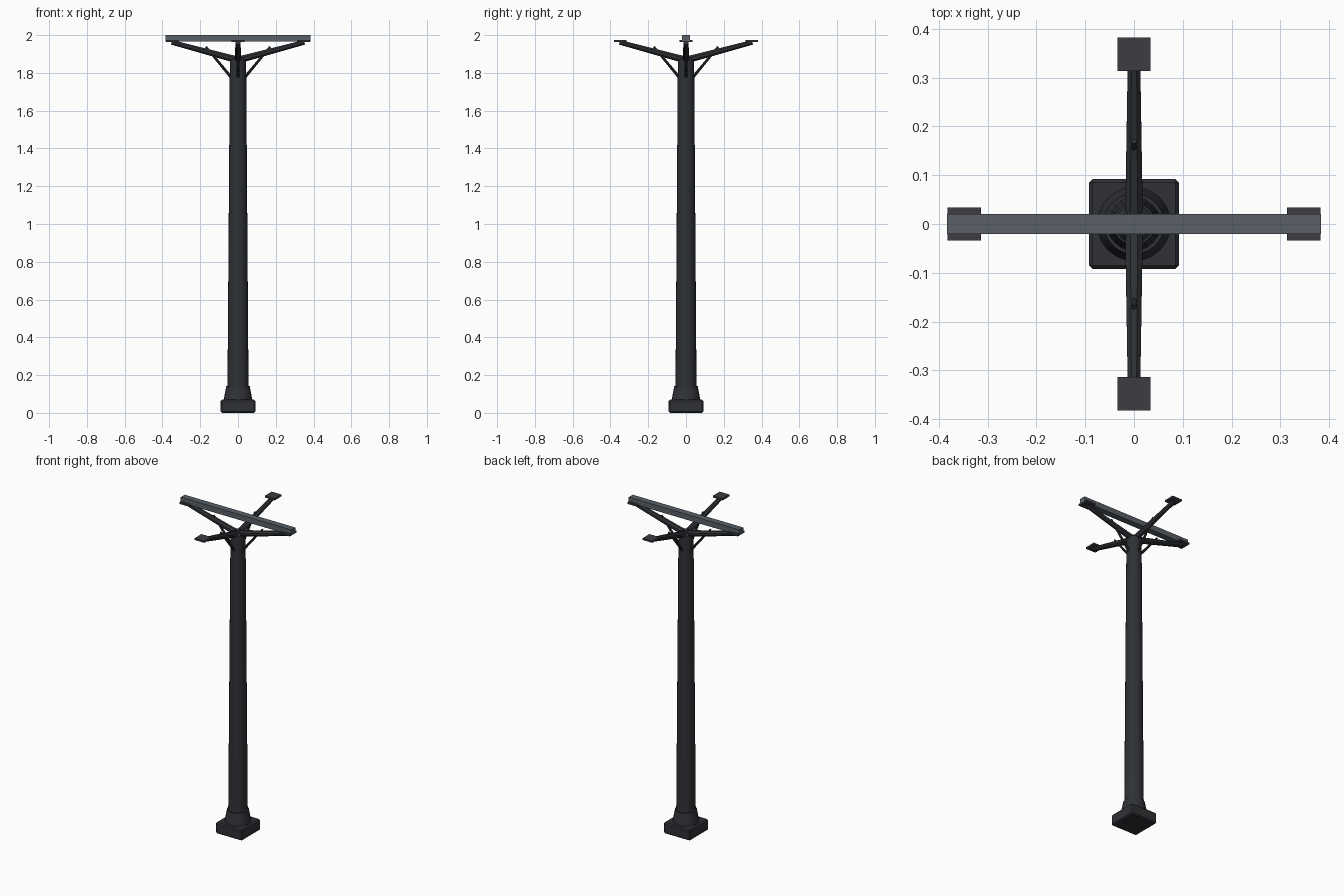
import bpy, math
from mathutils import Vector, Matrix

if "Cube" in bpy.data.objects:
    bpy.data.objects.remove(bpy.data.objects["Cube"])


def material(name, rgb):
    m = bpy.data.materials.new(name)
    m.diffuse_color = (*rgb, 1)
    m.use_nodes = True
    m.node_tree.nodes["Principled BSDF"].inputs["Base Color"].default_value = m.diffuse_color
    return m


IRON = material("dark_iron", (0.028, 0.031, 0.036))
PLATE = material("plate_steel", (0.045, 0.045, 0.055))
STEEL = material("beam_steel", (0.10, 0.115, 0.135))


def finish(name, mat, smooth=False):
    ob = bpy.context.object
    ob.name = name
    ob.data.materials.append(mat)
    if smooth:
        bpy.ops.object.shade_smooth_by_angle(angle=math.radians(35))
    return ob


def box(name, size, loc, mat, bevel=0.0):
    bpy.ops.mesh.primitive_cube_add(size=1, location=loc)
    bpy.context.object.scale = size
    bpy.ops.object.transform_apply(location=False, rotation=False, scale=True)
    ob = finish(name, mat)
    if bevel:
        mod = ob.modifiers.new("bevel", 'BEVEL')
        mod.width, mod.segments = bevel, 1
    return ob


def rod(name, a, b, r1, r2, sides, mat, smooth=False, roll=0.0):
    """Tapered rod from point a to point b."""
    a, b = Vector(a), Vector(b)
    d = b - a
    bpy.ops.mesh.primitive_cone_add(vertices=sides, radius1=r1, radius2=r2, depth=d.length)
    ob = finish(name, mat, smooth)
    ob.data.transform(Matrix.Rotation(roll, 4, 'Z'))
    ob.matrix_world = Matrix.Translation((a + b) / 2) @ d.to_track_quat('Z', 'Y').to_matrix().to_4x4()
    return ob


# Footing, collar and tapered column
box("base_block", (0.184, 0.184, 0.07), (0, 0, 0.035), IRON, 0.007)
rod("base_collar", (0, 0, 0.068), (0, 0, 0.143), 0.076, 0.062, 24, IRON, True)
rod("column", (0, 0, 0.10), (0, 0, 1.87), 0.056, 0.043, 24, IRON, True)
rod("column_cap", (0, 0, 1.862), (0, 0, 1.885), 0.043, 0.03, 24, IRON, True)

# Four branching arms, each with a brace and a bearing plate
for i, side in enumerate(("right", "back", "left", "front")):
    c, s = round(math.cos(i * math.pi / 2)), round(math.sin(i * math.pi / 2))

    def at(r, z):
        return (c * r, s * r, z)

    rod(f"arm_{side}", at(0.02, 1.873), at(0.352, 1.962), 0.0195, 0.0135, 8, IRON, roll=math.pi / 8)
    rod(f"brace_{side}", at(0.035, 1.775), at(0.17, 1.938), 0.008, 0.006, 8, IRON, True)
    box(f"plate_{side}", (0.068, 0.068, 0.011), at(0.348, 1.969), PLATE)

# Beam carried by the left and right plates
box("top_beam", (0.766, 0.04, 0.034), (0, 0, 1.983), STEEL)
